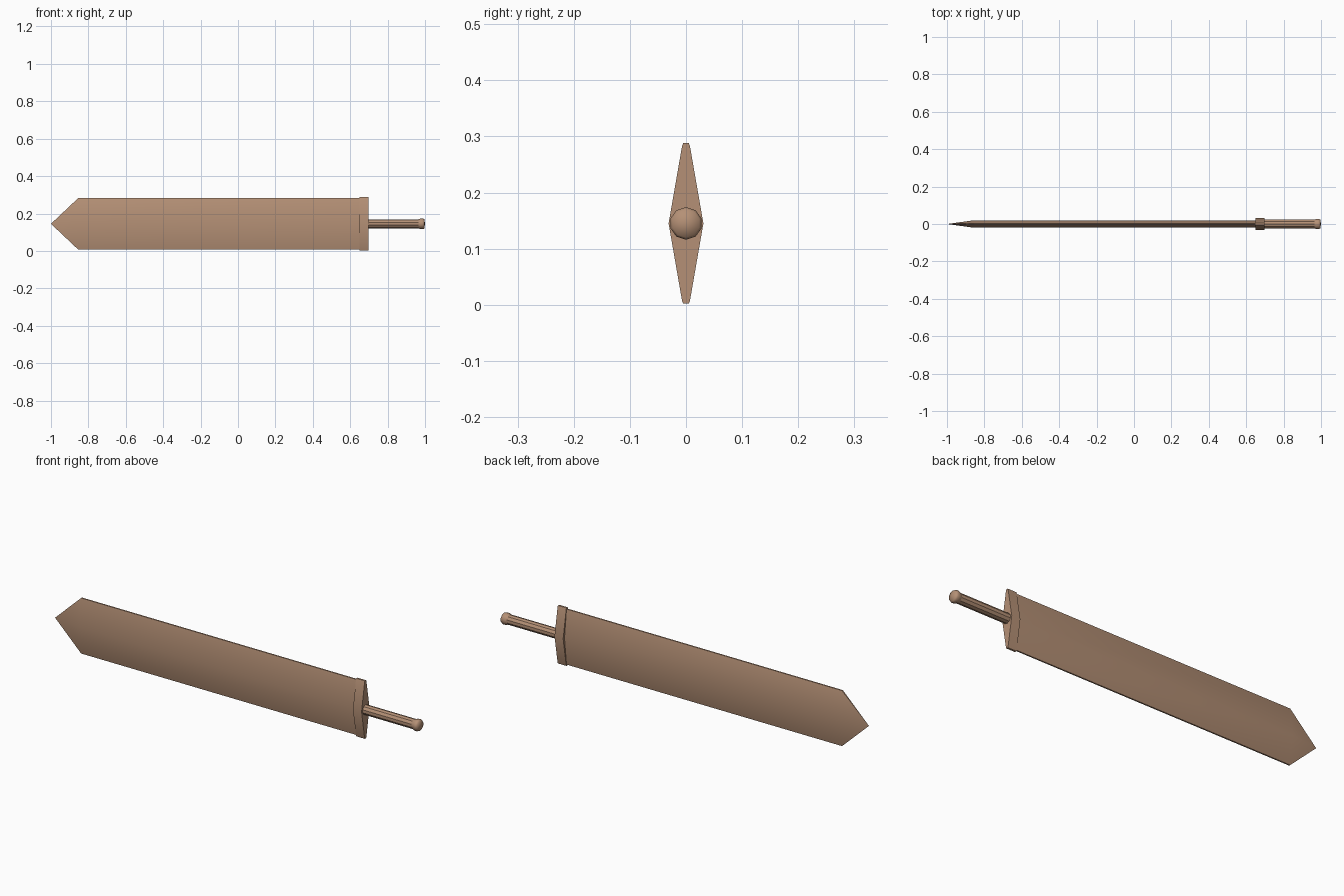
import bpy, bmesh, math

old = bpy.data.objects.get("Cube")
if old:
    bpy.data.objects.remove(old)

MID = 0.145  # height of the sword's long axis

tan = bpy.data.materials.new("tan_brown")
tan.use_nodes = True
COLOUR = (0.46, 0.28, 0.18, 1)
tan.diffuse_color = COLOUR
tan.node_tree.nodes["Principled BSDF"].inputs["Base Color"].default_value = COLOUR


def diamond(half_thick, half_height, edge):
    """Long diamond section with narrow chamfered edges, as (y, z)."""
    quarter = [(half_thick, 0), (edge, half_height - 0.005), (edge * 0.7, half_height)]
    right = [(y, -z) for y, z in quarter[:0:-1]] + quarter
    return right + [(-y, z) for y, z in reversed(right)]


def circle(radius, sides=10):
    angles = [math.pi / 2 + math.tau * i / sides for i in range(sides)]
    return [(-radius * math.cos(a), radius * math.sin(a)) for a in angles]


def loft(name, sections, point=None, angle=30):
    """Skin sections of (x, outline) along x, ending in an optional point."""
    bm = bmesh.new()
    rings = [[bm.verts.new((x, y, z + MID)) for y, z in outline] for x, outline in sections]
    n = len(rings[0])
    for a, b in zip(rings, rings[1:]):
        for i in range(n):
            j = (i + 1) % n
            bm.faces.new((a[i], a[j], b[j], b[i]))
    bm.faces.new(rings[0])
    if point is None:
        bm.faces.new(rings[-1])
    else:
        tip = bm.verts.new((point, 0, MID))
        for i in range(n):
            bm.faces.new((rings[-1][i], rings[-1][(i + 1) % n], tip))
    bmesh.ops.recalc_face_normals(bm, faces=bm.faces)
    mesh = bpy.data.meshes.new(name)
    bm.to_mesh(mesh)
    bm.free()
    mesh.materials.append(tan)
    obj = bpy.data.objects.new(name, mesh)
    bpy.context.collection.objects.link(obj)
    bpy.ops.object.select_all(action="DESELECT")
    obj.select_set(True)
    bpy.context.view_layer.objects.active = obj
    bpy.ops.object.shade_smooth_by_angle(angle=math.radians(angle))
    return obj


# Blade with a pointed tip
blade = diamond(0.02, 0.137, 0.005)
loft("blade", [(0.67, blade), (-0.855, blade)], point=-1.0)

# Cross guard
guard = diamond(0.031, 0.143, 0.007)
loft("guard", [(0.65, guard), (0.697, guard)])

# Grip
loft("grip", [(0.69, circle(0.024)), (0.97, circle(0.024))])

# Rounded pommel
profile = [(0.962, 0.023), (0.974, 0.028), (0.988, 0.029), (0.996, 0.025)]
loft("pommel", [(x, circle(r)) for x, r in profile], point=1.0, angle=60)
